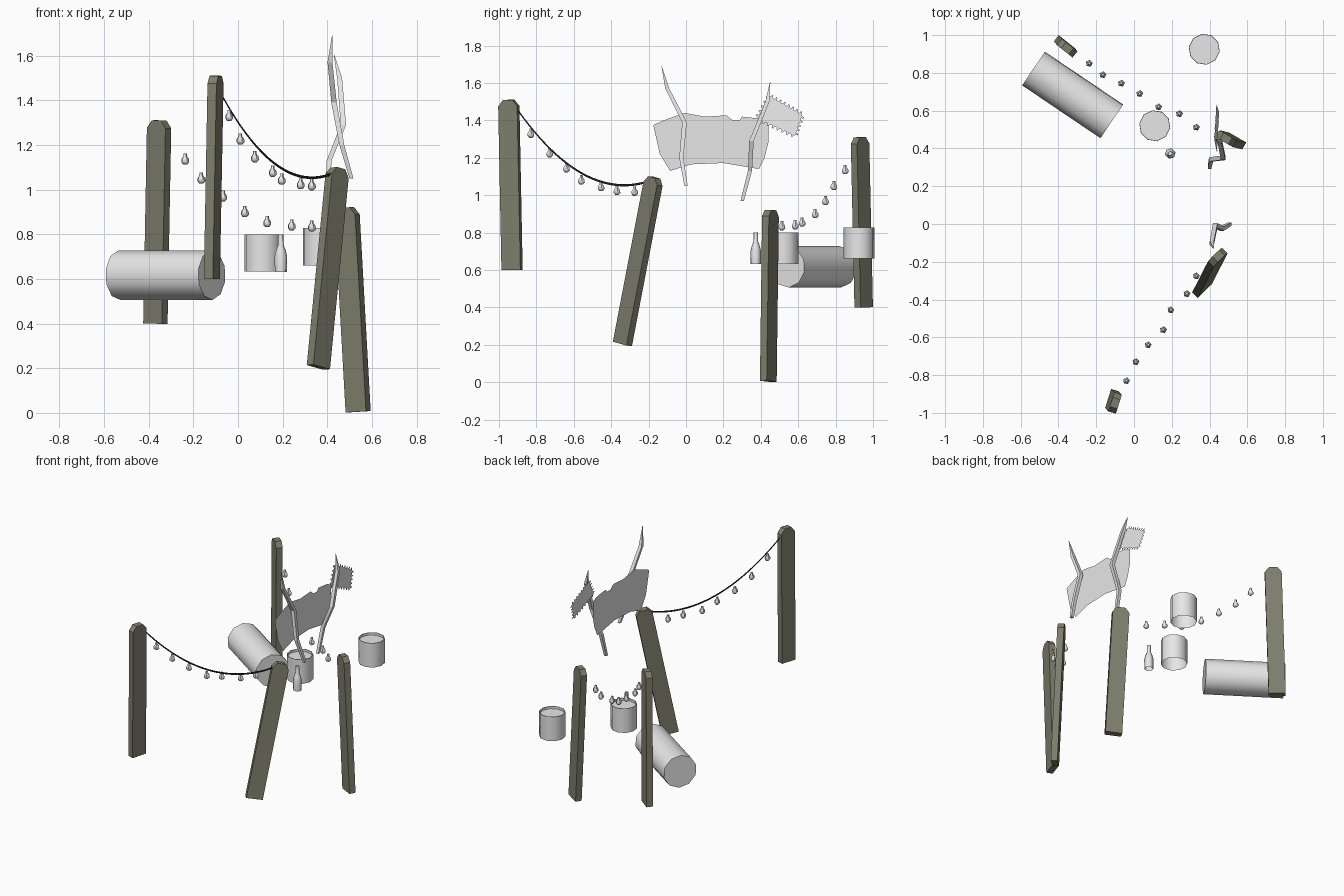
import bpy, math
from mathutils import Vector as V

if "Cube" in bpy.data.objects:
    bpy.data.objects.remove(bpy.data.objects["Cube"])


def mat(name, r, g, b):
    m = bpy.data.materials.new(name)
    m.diffuse_color = (r, g, b, 1)
    m.use_nodes = True
    m.node_tree.nodes["Principled BSDF"].inputs["Base Color"].default_value = m.diffuse_color
    return m


WOOD = mat("weathered wood", 0.21, 0.21, 0.155)
GREY = mat("pale grey", 0.8, 0.8, 0.8)
BLACK = mat("black wire", 0.015, 0.015, 0.015)


def mesh(name, verts, faces, material, smooth=None):
    me = bpy.data.meshes.new(name)
    me.from_pydata([tuple(v) for v in verts], [], faces)
    me.materials.append(material)
    ob = bpy.data.objects.new(name, me)
    bpy.context.collection.objects.link(ob)
    if smooth:
        bpy.ops.object.select_all(action='DESELECT')
        ob.select_set(True)
        bpy.context.view_layer.objects.active = ob
        bpy.ops.object.shade_smooth_by_angle(angle=math.radians(smooth))
    return ob


def lathe(name, base, axis, profile, n, material, smooth=None, caps=(True, True)):
    """Rings of (radius, distance along axis) around an axis."""
    axis = V(axis).normalized()
    side = axis.orthogonal().normalized()
    up = axis.cross(side)
    verts, faces = [], []
    for r, h in profile:
        for i in range(n):
            a = math.tau * (i + 0.5) / n
            verts.append(V(base) + axis * h + side * r * math.cos(a) + up * r * math.sin(a))
    for k in range(len(profile) - 1):
        for i in range(n):
            j = (i + 1) % n
            faces.append((k * n + i, k * n + j, k * n + n + j, k * n + n + i))
    if caps[0]:
        faces.append(tuple(reversed(range(n))))
    if caps[1]:
        faces.append(tuple(range(len(verts) - n, len(verts))))
    return mesh(name, verts, faces, material, smooth)


# Leaning plank posts with clipped top corners
def post(name, bottom, top, width_dir, width=0.106, thick=0.042, clip=0.034):
    b, t = V(bottom), V(top)
    up = (t - b).normalized()
    w = V((*width_dir, 0))
    w = (w - up * w.dot(up)).normalized()
    n = up.cross(w)
    L, h = (t - b).length, width / 2
    outline = [(-h, 0), (h, 0), (h, L - clip), (h - clip * .8, L), (-h + clip * .8, L), (-h, L - clip)]
    verts = [b + w * x + up * z + n * s * thick / 2 for s in (1, -1) for x, z in outline]
    faces = [tuple(range(6)), tuple(range(11, 5, -1))]
    faces += [(i, i + 6, (i + 1) % 6 + 6, (i + 1) % 6) for i in range(6)]
    mesh(name, verts, faces, WOOD)


post("front_left_post", (-0.117, -0.93, 0.60), (-0.10, -0.948, 1.51), (0.3, 0.95))
post("front_right_post", (0.36, -0.34, 0.205), (0.447, -0.17, 1.095), (0.7, 0.7))
post("back_right_post", (0.538, 0.44, 0.005), (0.487, 0.452, 0.92), (0.86, -0.5))
post("back_left_post", (-0.37, 0.95, 0.40), (-0.353, 0.93, 1.31), (0.78, -0.62))

# Sagging wire, a thin upright ribbon between the front posts
wire, N = [], 24
for i in range(N + 1):
    y = -0.9 + 0.7 * i / N
    z = 1.053 + 1.24 * (y + 0.33) ** 2
    x = -0.09 + (y + 0.9) * 0.74
    wire += [V((x, y, z - 0.006)), V((x, y, z + 0.006))]
mesh("wire", wire, [(2 * i, 2 * i + 2, 2 * i + 3, 2 * i + 1) for i in range(N)], BLACK)

# Light bulbs hanging along both spans
BULBS = [(-.04, -.83, 1.33), (.01, -.73, 1.225), (.075, -.64, 1.145), (.155, -.56, 1.08),
         (.195, -.455, 1.045), (.28, -.37, 1.025), (.33, -.275, 1.02),
         (-.237, .85, 1.135), (-.165, .79, 1.05), (-.067, .745, .97), (.03, .69, .90),
         (.13, .62, .855), (.24, .583, .84), (.33, .512, .835)]
for i, c in enumerate(BULBS):
    lathe(f"bulb_{i + 1}", c, (0, 0, 1),
          [(.009, -.023), (.019, -.012), (.018, .002), (.009, .014), (.008, .027)], 5, GREY, 60)

# Open drums with a recessed top
for i, (x, y, z) in enumerate([(.11, .52, .633), (.372, .925, .661)]):
    lathe(f"drum_{i + 1}", (x, y, z), (0, 0, 1),
          [(.083, 0), (.083, .167), (.079, .167), (.079, .15)], 10, GREY, 40, (False, True))

# Bottle
lathe("bottle", (.192, .373, .632), (0, 0, 1),
      [(.028, 0), (.029, .07), (.023, .095), (.013, .12), (.012, .168)], 6, GREY, 61, (False, True))

# Lying barrel
lathe("barrel", (-.532, .823, .617), (.415, -.28, 0), [(.111, 0), (.111, .5)], 10, GREY, 40)

# Ragged hanging sheet
SHEET = [(-.175, 1.375), (-.12, 1.40), (-.01, 1.44), (.1, 1.42), (.215, 1.427), (.25, 1.40),
         (.285, 1.40), (.30, 1.42), (.39, 1.41), (.44, 1.39), (.44, 1.28), (.42, 1.20), (.39, 1.14),
         (.3, 1.155), (.2, 1.172), (.03, 1.165), (-.085, 1.13), (-.14, 1.22)]
mesh("sheet", [(.403, y, z) for y, z in SHEET], [tuple(range(len(SHEET)))], GREY)

# Small tilted panel with toothed edges
corners = [V((.445, 1.53)), V((.622, 1.43)), V((.583, 1.318)), V((.38, 1.41))]
outline = []
for k, n in enumerate((8, 5, 8, 5)):
    a, b = corners[k], corners[(k + 1) % 4]
    d = (b - a).normalized()
    out = V((-d.y, d.x)) * 0.013
    for i in range(n):
        for f, o in ((.1, 0), (.3, 0), (.4, 1), (.7, 1), (.8, 0)):
            outline.append(a.lerp(b, (i + f) / n) + out * o)
mesh("toothed_panel", [(.425 + (1.53 - p.y) * .115, p.x, p.y) for p in outline],
     [tuple(range(len(outline)))], GREY)


# Crooked pointed sticks holding the sheet
def stick(name, path, radii):
    pts, verts, faces = [V(p) for p in path], [], []
    for p, r in zip(pts, radii):
        verts += [p + V((r * sx, r * sy, 0)) for sx, sy in ((-1, -1), (1, -1), (1, 1), (-1, 1))]
    for k in range(len(pts) - 1):
        for i in range(4):
            j = (i + 1) % 4
            faces.append((4 * k + i, 4 * k + j, 4 * k + 4 + j, 4 * k + 4 + i))
    faces += [(3, 2, 1, 0), tuple(range(len(verts) - 4, len(verts)))]
    mesh(name, verts, faces, GREY)


stick("left_stick", [(.508, .0, 1.05), (.465, -.025, 1.20), (.43, -.008, 1.39),
                     (.412, -.10, 1.57), (.422, -.13, 1.69)], (.009, .011, .012, .011, .001))
stick("right_stick", [(.40, .30, .968), (.408, .342, 1.13), (.472, .35, 1.29),
                      (.455, .435, 1.50), (.43, .45, 1.605)], (.009, .011, .012, .011, .001))
